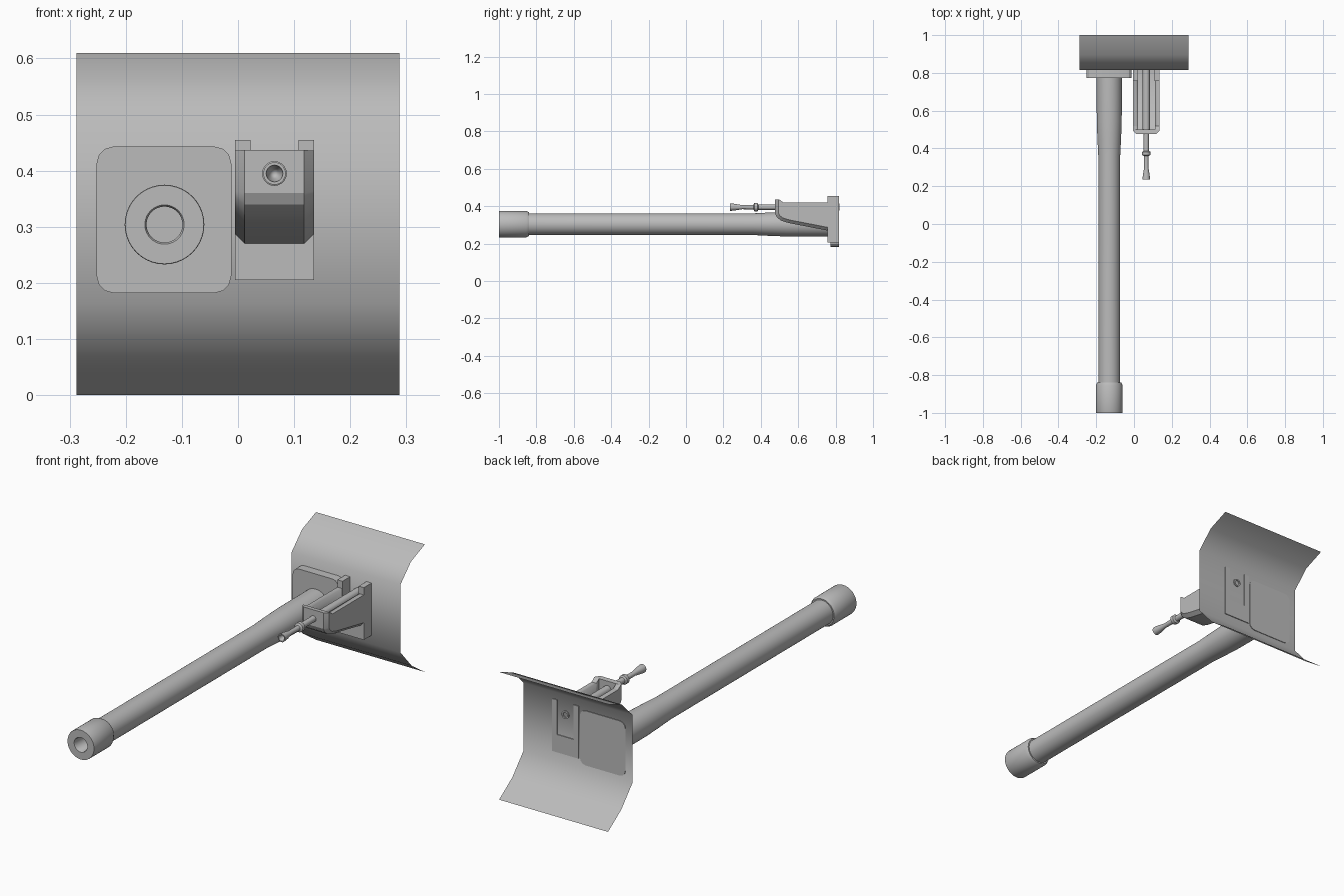
import bpy, bmesh, math

if "Cube" in bpy.data.objects:
    bpy.data.objects.remove(bpy.data.objects["Cube"])

steel = bpy.data.materials.new("steel_grey")
steel.diffuse_color = (0.5, 0.5, 0.5, 1)
steel.use_nodes = True
steel.node_tree.nodes["Principled BSDF"].inputs["Base Color"].default_value = steel.diffuse_color


def finish(name, bm, angle=35):
    bmesh.ops.recalc_face_normals(bm, faces=bm.faces[:])
    me = bpy.data.meshes.new(name)
    bm.to_mesh(me)
    bm.free()
    me.materials.append(steel)
    ob = bpy.data.objects.new(name, me)
    bpy.context.collection.objects.link(ob)
    bpy.ops.object.select_all(action='DESELECT')
    ob.select_set(True)
    bpy.context.view_layer.objects.active = ob
    bpy.ops.object.shade_smooth_by_angle(angle=math.radians(angle))
    return ob


def prism(pts, lo, hi, axis):
    """Extrude a (y, z) profile along x, or an (x, z) profile along y."""
    bm = bmesh.new()
    place = (lambda p, d: (d, p[0], p[1])) if axis == 'x' else (lambda p, d: (p[0], d, p[1]))
    a = [bm.verts.new(place(p, lo)) for p in pts]
    b = [bm.verts.new(place(p, hi)) for p in pts]
    bm.faces.new(a)
    bm.faces.new(b[::-1])
    for i in range(len(pts)):
        j = (i + 1) % len(pts)
        bm.faces.new((a[i], a[j], b[j], b[i]))
    bmesh.ops.recalc_face_normals(bm, faces=bm.faces[:])
    return bm


def lathe(name, profile, cx, cz, n):
    """Revolve (y, radius) points around a front-to-back axis."""
    bm = bmesh.new()
    rings = []
    for y, r in profile:
        if r == 0:
            rings.append([bm.verts.new((cx, y, cz))])
        else:
            rings.append([bm.verts.new((cx + r * math.cos(t * math.tau / n), y,
                                        cz + r * math.sin(t * math.tau / n))) for t in range(n)])
    for a, b in zip(rings, rings[1:]):
        for i in range(n):
            j = (i + 1) % n
            q = [a[i % len(a)], a[j % len(a)], b[j % len(b)], b[i % len(b)]]
            bm.faces.new(list(dict.fromkeys(q)))
    return finish(name, bm)


# Curved shield: a single open sheet, swept back at top and bottom
bm = bmesh.new()
sheet = [(1.0, 0), (0.9, 0.068), (0.815, 0.164), (0.815, 0.488), (0.895, 0.568), (1.0, 0.61)]
rows = [[bm.verts.new((x, y, z)) for x in (-0.288, 0.288)] for y, z in sheet]
for a, b in zip(rows, rows[1:]):
    bm.faces.new((a[0], a[1], b[1], b[0]))
finish("shield", bm, 60)

# Barrel mounting plate with rounded corners
corners = [(-0.042, 0.413, 0), (-0.222, 0.413, 90), (-0.222, 0.212, 180), (-0.042, 0.212, 270)]
plate = [(x + 0.03 * math.cos(math.radians(a + k)), z + 0.03 * math.sin(math.radians(a + k)))
         for x, z, a in corners for k in (0, 30, 60, 90)]
finish("barrel_plate", prism(plate, 0.773, 0.818, 'y'), 20)

# Barrel with muzzle sleeve, bore and widened root
lathe("barrel", [(-0.85, 0), (-0.85, 0.032), (-0.995, 0.032), (-1, 0.035), (-1, 0.070),
                 (-0.997, 0.071), (-0.855, 0.071), (-0.84, 0.064), (-0.84, 0.058), (0.36, 0.058),
                 (0.44, 0.062), (0.54, 0.066), (0.775, 0.067), (0.775, 0)], -0.131, 0.304, 40)

# Bracket back plate with two ears
ears = [(-0.005, 0.205), (0.135, 0.205), (0.135, 0.455), (0.108, 0.455),
        (0.108, 0.29), (0.022, 0.29), (0.022, 0.455), (-0.005, 0.455)]
finish("bracket_back_plate", prism(ears, 0.757, 0.819, 'y'), 20)

# Bracket channel: solid body, chamfered underside and nose, hollowed from above
body = [(0.80, 0.42), (0.52, 0.42), (0.50, 0.435), (0.477, 0.437), (0.477, 0.36),
        (0.487, 0.34), (0.51, 0.322), (0.55, 0.31), (0.757, 0.27), (0.80, 0.27)]
bm = prism(body, -0.005, 0.135, 'x')
rim = [e for e in bm.edges
       if abs(e.verts[0].co.x - e.verts[1].co.x) < 1e-4
       and (max(v.co.z for v in e.verts) < 0.4 or max(v.co.y for v in e.verts) < 0.48)]
bmesh.ops.bevel(bm, geom=rim, offset=0.017, segments=1, affect='EDGES')
channel = finish("bracket_channel", bm, 25)
hollow = [(0.83, 0.5), (0.5, 0.5), (0.5, 0.365), (0.53, 0.338), (0.757, 0.293), (0.83, 0.29)]
cutter = finish("channel_cutter", prism(hollow, 0.02, 0.11, 'x'))
cutter.hide_render = True
mod = channel.modifiers.new("hollow", 'BOOLEAN')
mod.operation, mod.solver, mod.object = 'DIFFERENCE', 'EXACT', cutter
bpy.ops.object.select_all(action='DESELECT')
channel.select_set(True)
bpy.context.view_layer.objects.active = channel
bpy.ops.object.modifier_apply(modifier=mod.name)
bpy.data.objects.remove(cutter)

# Thin secondary tube with flared tip and collar
lathe("small_tube", [(0.28, 0), (0.27, 0.009), (0.235, 0.015), (0.235, 0.020), (0.26, 0.018),
                     (0.30, 0.011), (0.36, 0.012), (0.365, 0.022), (0.382, 0.022),
                     (0.387, 0.014), (0.49, 0.014), (0.49, 0.019), (0.82, 0.019),
                     (0.82, 0.012), (0.81, 0.012), (0.81, 0)], 0.065, 0.395, 20)
